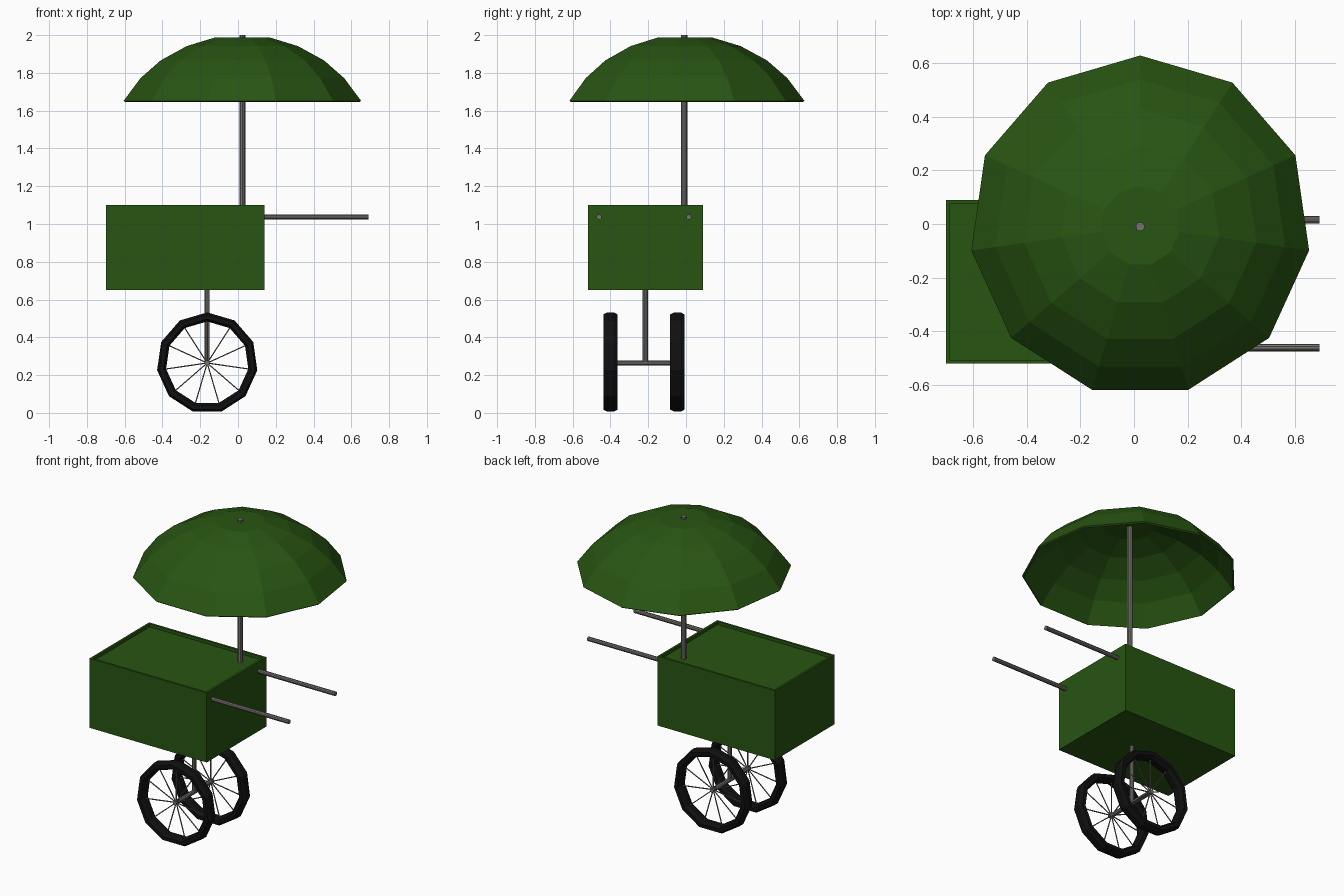
import bpy, bmesh, math
from mathutils import Vector

if "Cube" in bpy.data.objects:
    bpy.data.objects.remove(bpy.data.objects["Cube"])


def material(name, rgb):
    m = bpy.data.materials.new(name)
    m.diffuse_color = (*rgb, 1)
    m.use_nodes = True
    m.node_tree.nodes["Principled BSDF"].inputs["Base Color"].default_value = m.diffuse_color
    return m


GREEN = material("dark green", (0.021, 0.09, 0.006))
METAL = material("grey metal", (0.18, 0.17, 0.155))
RUBBER = material("black rubber", (0.005, 0.005, 0.005))


def finish(bm, name, mat):
    bmesh.ops.recalc_face_normals(bm, faces=bm.faces)
    me = bpy.data.meshes.new(name)
    bm.to_mesh(me)
    bm.free()
    me.materials.append(mat)
    ob = bpy.data.objects.new(name, me)
    bpy.context.collection.objects.link(ob)
    return ob


def add_rod(bm, a, b, r, sides=10):
    a, b = Vector(a), Vector(b)
    d = b - a
    new = bmesh.ops.create_cone(bm, cap_ends=True, segments=sides, radius1=r,
                                radius2=r, depth=d.length)["verts"]
    rot = Vector((0, 0, 1)).rotation_difference(d).to_matrix()
    for v in new:
        v.co = rot @ v.co + (a + b) / 2


def rod(name, a, b, r):
    bm = bmesh.new()
    add_rod(bm, a, b, r)
    return finish(bm, name, METAL)


SIDES = 11


def angle(i):
    return math.pi / 2 + 2 * math.pi * i / SIDES


# Cart box with a recessed top
bm = bmesh.new()
bmesh.ops.create_cube(bm, size=1)
for v in bm.verts:
    v.co = Vector((v.co.x * 0.84 - 0.28, v.co.y * 0.61 - 0.215, v.co.z * 0.45 + 0.875))
bm.normal_update()
top = [f for f in bm.faces if f.normal.z > 0.9]
bmesh.ops.inset_region(bm, faces=top, thickness=0.02)
lid = bmesh.ops.extrude_discrete_faces(bm, faces=top)["faces"]
for v in lid[0].verts:
    v.co.z -= 0.02
finish(bm, "cart_box", GREEN)

# Umbrella canopy: thin faceted dome, flat on top
cx, cy = 0.023, -0.008
profile = [(0.635, 1.652), (0.545, 1.772), (0.437, 1.866), (0.297, 1.942), (0.148, 1.987)]
bm = bmesh.new()
rings = [[bm.verts.new((cx + r * math.cos(angle(i)), cy + r * math.sin(angle(i)), z))
          for i in range(SIDES)] for r, z in profile]
for lo, hi in zip(rings, rings[1:]):
    for i in range(SIDES):
        j = (i + 1) % SIDES
        bm.faces.new((lo[i], lo[j], hi[j], hi[i]))
bm.faces.new(rings[-1])
canopy = finish(bm, "umbrella_canopy", GREEN)
shell = canopy.modifiers.new("thickness", "SOLIDIFY")
shell.thickness = 0.012
shell.offset = -1

# Pole, handles, wheel post and axle
rod("umbrella_pole", (cx, cy - 0.002, 1.06), (cx, cy - 0.002, 2.0), 0.017)
rod("left_handle", (0.12, 0.015, 1.037), (0.69, 0.015, 1.037), 0.014)
rod("right_handle", (0.12, -0.46, 1.037), (0.69, -0.46, 1.037), 0.014)
WX, WZ = -0.163, 0.264
rod("wheel_post", (WX, -0.215, WZ), (WX, -0.215, 0.67), 0.014)
rod("axle", (WX, -0.415, WZ), (WX, -0.03, WZ), 0.014)

# Wheels: eleven-sided tyre with spokes to each corner
section = [(0.268, 0.018), (0.257, 0.038), (0.233, 0.038), (0.220, 0.018),
           (0.220, -0.018), (0.233, -0.038), (0.257, -0.038), (0.268, -0.018)]
for side, wy in (("front", -0.40), ("back", -0.046)):
    bm = bmesh.new()
    rings = [[bm.verts.new((WX + r * math.cos(angle(i)), wy + w, WZ + r * math.sin(angle(i))))
              for r, w in section] for i in range(SIDES)]
    n = len(section)
    for i in range(SIDES):
        a, b = rings[i], rings[(i + 1) % SIDES]
        for k in range(n):
            bm.faces.new((a[k], a[(k + 1) % n], b[(k + 1) % n], b[k]))
    finish(bm, side + "_tyre", RUBBER)

    bm = bmesh.new()
    for i in range(SIDES):
        add_rod(bm, (WX, wy, WZ), (WX + 0.23 * math.cos(angle(i)), wy,
                                   WZ + 0.23 * math.sin(angle(i))), 0.0035, 6)
    finish(bm, side + "_spokes", METAL)
